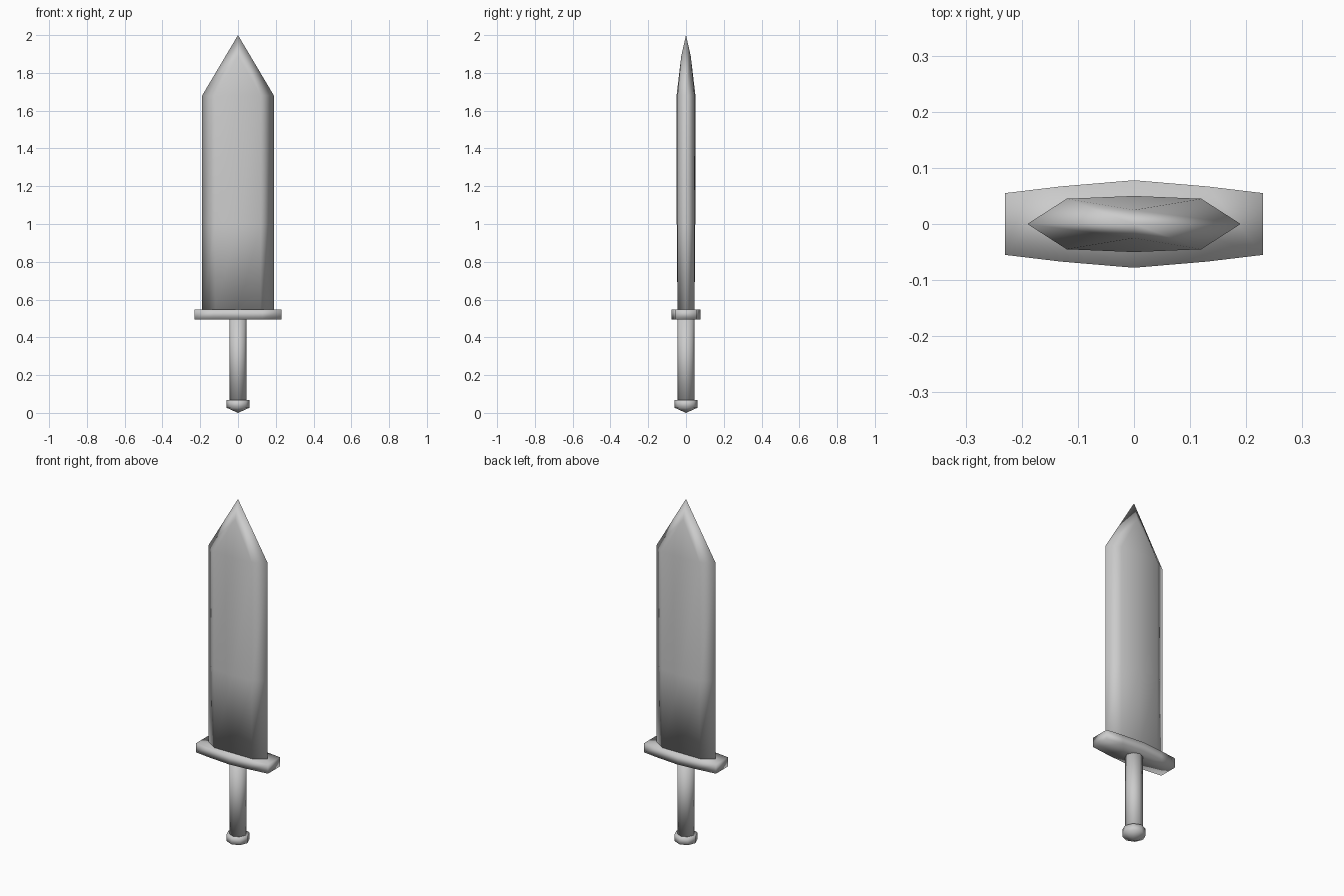
import bpy, bmesh, math

if "Cube" in bpy.data.objects:
    bpy.data.objects.remove(bpy.data.objects["Cube"])


def ring(bm, pts, z):
    return [bm.verts.new((x, y, z)) for x, y in pts]


def bridge(bm, a, b):
    n = len(a)
    for i in range(n):
        bm.faces.new((a[i], a[(i + 1) % n], b[(i + 1) % n], b[i]))


def finish(bm, name):
    bmesh.ops.recalc_face_normals(bm, faces=bm.faces[:])
    mesh = bpy.data.meshes.new(name)
    bm.to_mesh(mesh)
    bm.free()
    mesh.shade_smooth()
    obj = bpy.data.objects.new(name, mesh)
    bpy.context.collection.objects.link(obj)
    return obj


def octagon(r):
    return [(r * math.cos(i * math.pi / 4), r * math.sin(i * math.pi / 4)) for i in range(8)]


def blade_section(mid):
    return [(0.19, 0), (0.12, 0.045), (0, mid), (-0.12, 0.045),
            (-0.19, 0), (-0.12, -0.045), (0, -mid), (0.12, -0.045)]


# Blade: bevelled section, then a faceted point
bm = bmesh.new()
rings = [ring(bm, blade_section(m), z) for z, m in ((0.54, 0.045), (1.0, 0.049), (1.68, 0.05))]
for a, b in zip(rings, rings[1:]):
    bridge(bm, a, b)
bm.faces.new(rings[0])
top = rings[-1]
tip = bm.verts.new((0, 0, 2))
for side, c in ((1, (0, 1, 2, 3, 4)), (-1, (4, 5, 6, 7, 0))):
    peak = bm.verts.new((0, side * 0.025, 1.89))
    e0, b0, m, b1, e1 = [top[i] for i in c]
    bm.faces.new((b0, m, peak))
    bm.faces.new((m, b1, peak))
    bm.faces.new((e0, b0, peak, tip))
    bm.faces.new((b1, e1, tip, peak))
finish(bm, "blade")

# Guard: bar that widens towards the middle
bm = bmesh.new()
half = [(0.23, 0.055), (0.13, 0.067), (0, 0.078), (-0.13, 0.067), (-0.23, 0.055)]
outline = half + [(-x, -y) for x, y in half]
low, high = ring(bm, outline, 0.495), ring(bm, outline, 0.548)
bridge(bm, low, high)
bm.faces.new(low)
bm.faces.new(high)
finish(bm, "guard")

# Grip: eight-sided handle
bm = bmesh.new()
low, high = ring(bm, octagon(0.046), 0.06), ring(bm, octagon(0.046), 0.5)
bridge(bm, low, high)
bm.faces.new(low)
bm.faces.new(high)
finish(bm, "grip")

# Pommel: eight-sided cap with a shallow pointed base
bm = bmesh.new()
low, high = ring(bm, octagon(0.06), 0.027), ring(bm, octagon(0.06), 0.068)
bridge(bm, low, high)
bm.faces.new(high)
point = bm.verts.new((0, 0, 0))
for i in range(8):
    bm.faces.new((low[i], low[(i + 1) % 8], point))
finish(bm, "pommel")
